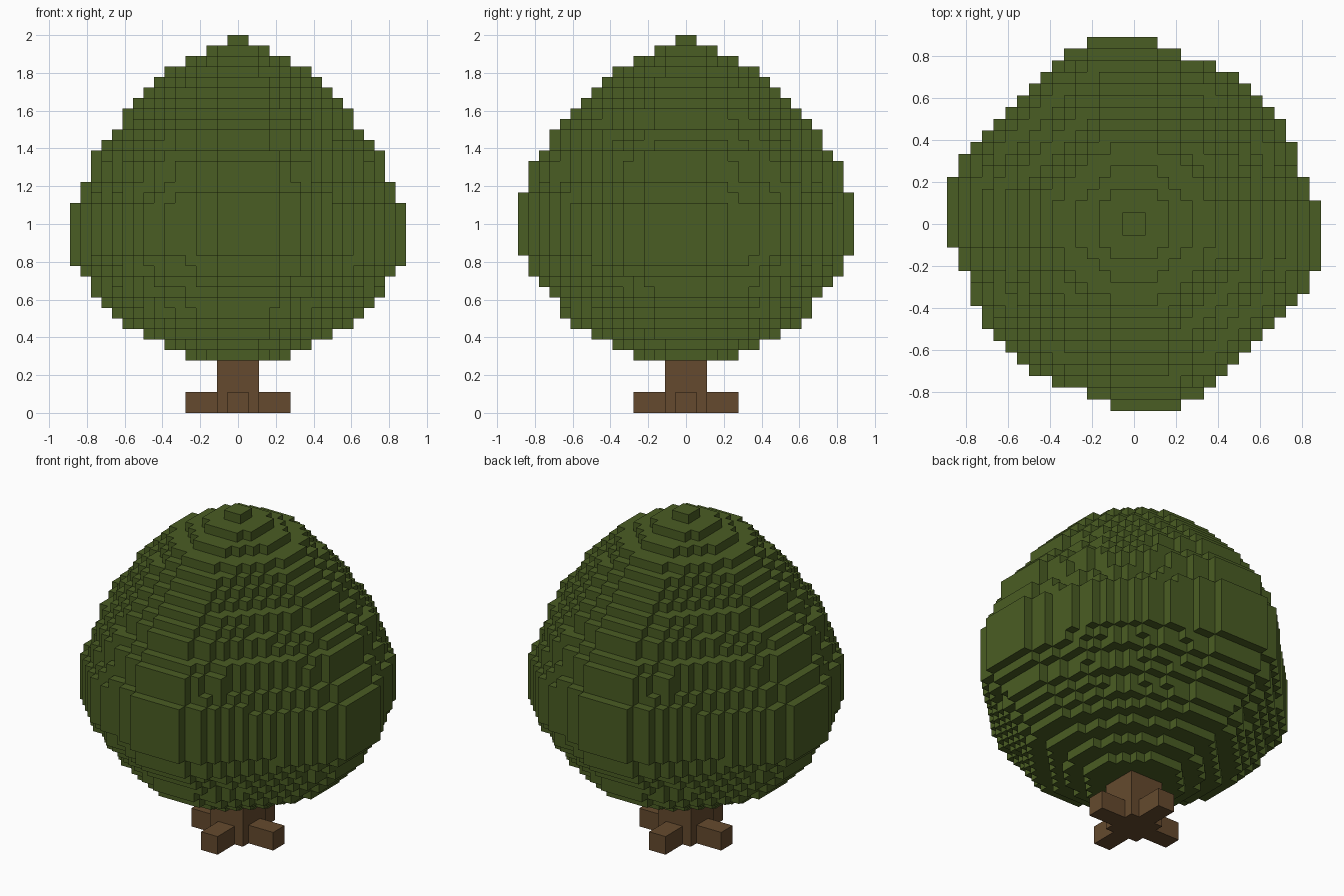
import bpy, bmesh, math
from mathutils import Vector

cube = bpy.data.objects.get("Cube")
if cube:
    bpy.data.objects.remove(cube, do_unlink=True)

U = 2 / 36  # edge length of one block


def material(name, color):
    m = bpy.data.materials.new(name)
    m.use_nodes = True
    m.diffuse_color = (*color, 1)
    bsdf = next(n for n in m.node_tree.nodes if n.type == 'BSDF_PRINCIPLED')
    bsdf.inputs["Base Color"].default_value = (*color, 1)
    bsdf.inputs["Roughness"].default_value = 0.9
    return m


LEAF = material("leaf_green", (0.0685, 0.109, 0.0168))
BARK = material("bark_brown", (0.130, 0.0685, 0.0273))


def finish(name, bm, mat):
    bmesh.ops.recalc_face_normals(bm, faces=bm.faces)
    mesh = bpy.data.meshes.new(name)
    bm.to_mesh(mesh)
    bm.free()
    mesh.materials.append(mat)
    obj = bpy.data.objects.new(name, mesh)
    bpy.context.collection.objects.link(obj)
    return obj


def box(name, lo, hi, mat):
    """Box between two corners given in block units."""
    lo, hi = Vector(lo) * U, Vector(hi) * U
    bm = bmesh.new()
    bmesh.ops.create_cube(bm, size=1)
    for v in bm.verts:
        v.co = [(lo[i] + hi[i]) / 2 + v.co[i] * (hi[i] - lo[i]) for i in range(3)]
    return finish(name, bm, mat)


# Trunk and four stubby roots
box("trunk", (-2, -2, 0), (2, 2, 5), BARK)
box("front_root", (-1, -5, 0), (1, -2, 2), BARK)
box("back_root", (-1, 2, 0), (1, 5, 2), BARK)
box("left_root", (2, -1, 0), (5, 1, 2), BARK)
box("right_root", (-5, -1, 0), (-2, 1, 2), BARK)

# Crown: half widths in blocks for each layer, from the bottom up
BASE = 5
HALF_X = [5, 7, 9, 11, 12, 13, 14, 14, 15] + [16] * 6 + \
         [15, 15, 14, 14, 14, 13, 12, 11, 11, 10, 9, 8, 7, 5, 3, 1]
HALF_Y = [5, 7, 9, 11, 12, 12, 13, 14, 15, 15] + [16] * 6 + \
         [15, 15, 15, 14, 13, 13, 12, 11, 10, 9, 8, 7, 5, 3, 1]


def inside(i, j, layer):
    """Rounded-diamond outline with a slight twist."""
    x, y = i + 0.5, j + 0.5
    rx = 0.95 * HALF_X[layer] + 0.16
    ry = 0.95 * HALF_Y[layer] + 0.16
    a = math.atan2(y, x)
    limit = 1 + 0.03 * math.cos(4 * a) - 0.023 * math.sin(6 * a)
    return math.hypot(x / rx, y / ry) <= limit


blocks = {(i, j, k + BASE) for k in range(len(HALF_X))
          for i in range(-16, 16) for j in range(-16, 16) if inside(i, j, k)}

# Only the exposed block sides become faces
bm = bmesh.new()
corners = {}


def corner(p):
    if p not in corners:
        corners[p] = bm.verts.new(Vector(p) * U)
    return corners[p]


for b in sorted(blocks):
    for axis in range(3):
        for side in (0, 1):
            n = list(b)
            n[axis] += 2 * side - 1
            if tuple(n) in blocks:
                continue
            quad = []
            for s, t in ((0, 0), (1, 0), (1, 1), (0, 1)):
                p = list(b)
                p[axis] += side
                p[(axis + 1) % 3] += s
                p[(axis + 2) % 3] += t
                quad.append(corner(tuple(p)))
            bm.faces.new(quad if side else quad[::-1])
finish("leaf_crown", bm, LEAF)
